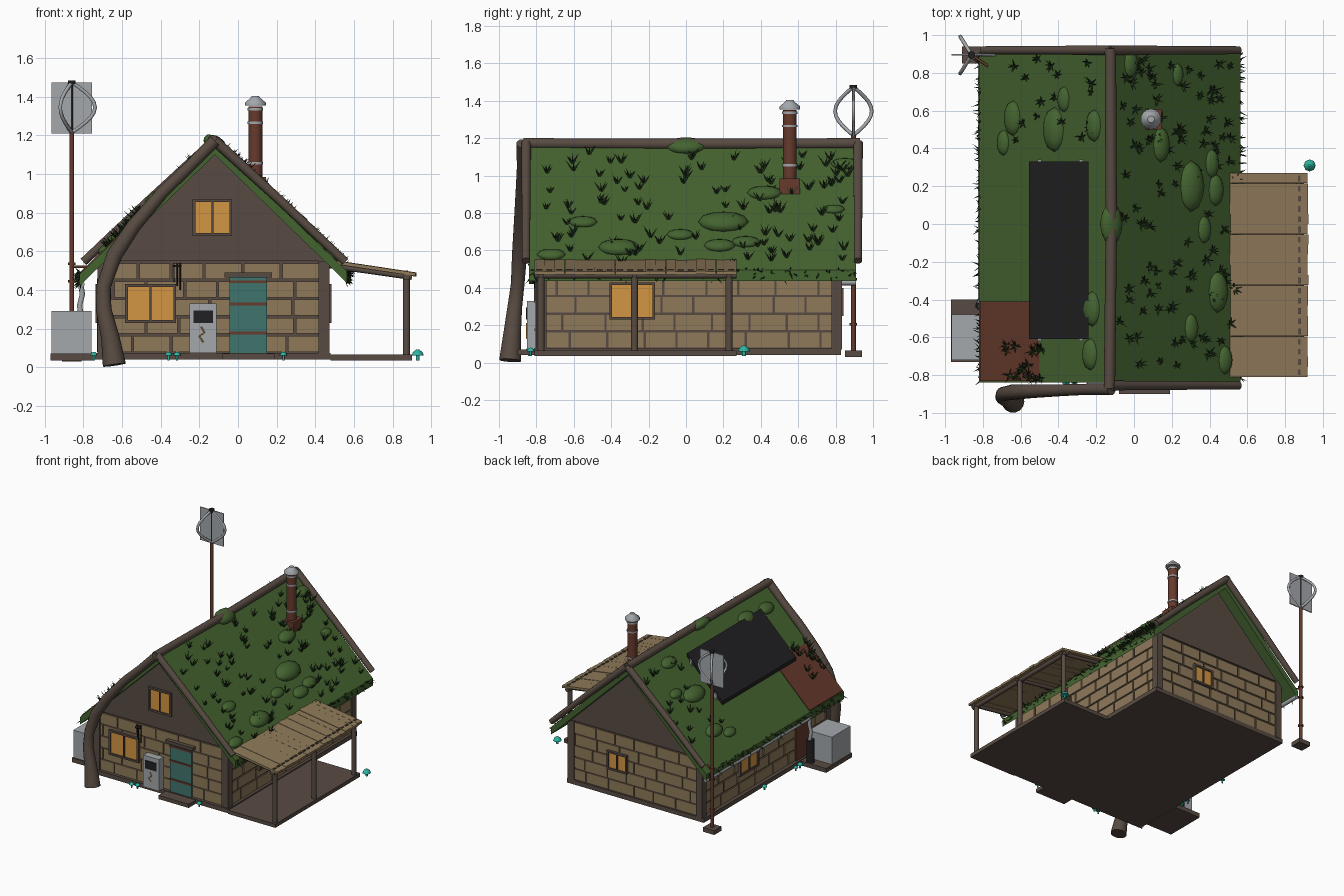
import bpy, bmesh, math, random
from mathutils import Vector, Matrix

random.seed(4)
cube = bpy.data.objects.get("Cube")
if cube:
    bpy.data.objects.remove(cube, do_unlink=True)


def material(name, *rgb):
    col = [((c / 255 + 0.055) / 1.055) ** 2.4 for c in rgb] + [1]
    m = bpy.data.materials.new(name)
    m.use_nodes = True
    m.diffuse_color = col
    m.node_tree.nodes["Principled BSDF"].inputs["Base Color"].default_value = col
    return m


stone = material("tan stone", 143, 122, 90)
wood = material("brown wood", 88, 75, 66)
grass = material("moss green", 68, 99, 48)
blade_green = material("dark grass", 36, 54, 26)
teal = material("teal paint", 64, 116, 108)
amber = material("amber glass", 212, 150, 68)
rust = material("rusty metal", 102, 58, 44)
metal = material("grey metal", 164, 168, 172)
black = material("black panel", 33, 33, 35)
cyan = material("cyan mushroom", 42, 180, 160)


# ---------- helpers ----------
def finish(name, bm, mat, smooth=False):
    bmesh.ops.recalc_face_normals(bm, faces=bm.faces)
    for f in bm.faces:
        f.smooth = smooth and len(f.verts) <= 4
    me = bpy.data.meshes.new(name)
    bm.to_mesh(me)
    bm.free()
    me.materials.append(mat)
    ob = bpy.data.objects.new(name, me)
    bpy.context.collection.objects.link(ob)


def add_prism(bm, pts, y0, y1):
    rings = [[bm.verts.new((x, y, z)) for x, z in pts] for y in (y0, y1)]
    n = len(pts)
    for ring in rings:
        bm.faces.new(ring)
    for i in range(n):
        j = (i + 1) % n
        bm.faces.new((rings[0][i], rings[0][j], rings[1][j], rings[1][i]))


def add_box(bm, x0, x1, y0, y1, z0, z1):
    add_prism(bm, [(x0, z0), (x1, z0), (x1, z1), (x0, z1)], y0, y1)


def add_tube(bm, pts, radii, sides=10):
    pts = [Vector(p) for p in pts]
    if not isinstance(radii, (list, tuple)):
        radii = [radii] * len(pts)
    spans = [max(p[a] for p in pts) - min(p[a] for p in pts) for a in range(3)]
    ref = Vector((0, 0, 0))
    ref[spans.index(min(spans))] = 1
    rings = []
    for i, p in enumerate(pts):
        t = (pts[min(i + 1, len(pts) - 1)] - pts[max(i - 1, 0)]).normalized()
        u = t.cross(ref).normalized()
        v = t.cross(u)
        turn = [2 * math.pi * k / sides for k in range(sides)]
        rings.append([bm.verts.new(p + radii[i] * (u * math.cos(a) + v * math.sin(a))) for a in turn])
    bm.faces.new(rings[0])
    bm.faces.new(rings[-1])
    for a, b in zip(rings, rings[1:]):
        for k in range(sides):
            j = (k + 1) % sides
            bm.faces.new((a[k], a[j], b[j], b[k]))


def boxes(name, mat, *items):
    bm = bmesh.new()
    for it in items:
        add_box(bm, *it)
    finish(name, bm, mat)


def prism(name, mat, pts, y0, y1):
    bm = bmesh.new()
    add_prism(bm, pts, y0, y1)
    finish(name, bm, mat)


def tubes(name, mat, *items, sides=10):
    bm = bmesh.new()
    for pts, radii in items:
        add_tube(bm, pts, radii, sides)
    finish(name, bm, mat, True)


def post(x, y, z0, z1, r):
    return [(x, y, z0), (x, y, z1)], r


def add_blade(bm, base, way, length, width):
    way = way.normalized()
    u = way.orthogonal().normalized() * width
    v = way.cross(u)
    ring = [bm.verts.new(base + o) for o in (u, v - u / 2, -v - u / 2)]
    tip = bm.verts.new(base + way * length)
    for k in range(3):
        bm.faces.new((ring[k], ring[(k + 1) % 3], tip))


RIDGE = -0.12
LEFT, RIGHT, FRONT, BACK = -0.71, 0.455, -0.785, 0.815


def roof(x):
    return 1.16 - 0.97 * abs(x - RIDGE)


def on_wall(side, a0, a1, z0, z1, d0, d1):
    """Box on a wall, from depth d0 to d1 outwards."""
    pos, s = {"front": (FRONT, -1), "back": (BACK, 1), "left": (LEFT, -1), "right": (RIGHT, 1)}[side]
    d = sorted((pos + s * d0, pos + s * d1))
    return (a0, a1, *d, z0, z1) if side in ("front", "back") else (*d, a0, a1, z0, z1)


# ---------- base and walls ----------
boxes("foundation", wood, (-0.74, 0.48, -0.81, 0.83, 0.04, 0.075), (0.48, 0.9, -0.81, 0.27, 0.035, 0.065),
      (-0.08, 0.19, -0.9, -0.81, 0.04, 0.07), (-0.97, -0.74, -0.73, -0.4, 0.035, 0.07))
boxes("wall_core", wood, (LEFT, RIGHT, FRONT, BACK, 0.07, 0.55))
bm = bmesh.new()
for side in ("front", "back", "left", "right"):
    lo, hi = (LEFT, RIGHT) if side in ("front", "back") else (FRONT, BACK)
    for row in range(5):
        z = 0.08 + row * 0.094
        a = lo - (row % 2) * 0.1
        while a < hi:
            b = a + random.choice((0.17, 0.2, 0.23))
            a0, a1 = max(a, lo), min(b - 0.012, hi)
            if a1 - a0 > 0.02:
                add_box(bm, *on_wall(side, a0, a1, z, z + 0.082, -0.01, 0.008))
            a = b
finish("stone_blocks", bm, stone)
boxes("corner_posts", wood, *[(x - 0.028, x + 0.028, y - 0.028, y + 0.028, 0.07, 0.55)
                              for x in (LEFT + 0.01, RIGHT - 0.01) for y in (FRONT + 0.01, BACK - 0.01)])
prism("gable_walls", wood, [(LEFT, 0.55), (RIGHT + 0.01, 0.55), (RIDGE, 1.12)], FRONT - 0.01, BACK + 0.01)


# ---------- windows and door ----------
def window(name, side, a0, a1, z0, z1):
    t, mid = 0.015, (a0 + a1) / 2
    bars = [(a0, a0 + t, z0, z1), (a1 - t, a1, z0, z1), (a0, a1, z0, z0 + t), (a0, a1, z1 - t, z1),
            (mid - t / 3, mid + t / 3, z0, z1)]
    boxes(name + "_frame", wood, *[on_wall(side, *b, 0, 0.028) for b in bars])
    boxes(name + "_panes", amber, on_wall(side, a0 + t / 2, a1 - t / 2, z0 + t / 2, z1 - t / 2, 0, 0.018))


window("gable_window", "front", -0.235, -0.03, 0.68, 0.87)
window("front_window", "front", -0.585, -0.32, 0.23, 0.43)
window("right_window", "right", -0.41, -0.165, 0.23, 0.43)
window("left_window", "left", 0.12, 0.36, 0.23, 0.43)
window("back_window", "back", -0.06, 0.12, 0.25, 0.4)
boxes("door", teal, on_wall("front", -0.045, 0.15, 0.075, 0.47, 0, 0.02))
boxes("door_bands", rust, *[on_wall("front", -0.045, 0.15, z, z + 0.014, 0, 0.025) for z in (0.17, 0.32, 0.435)])
boxes("door_lintel", wood, on_wall("front", -0.07, 0.175, 0.465, 0.49, 0, 0.04))
boxes("side_panel", rust, on_wall("left", -0.52, -0.36, 0.08, 0.46, 0, 0.02))

# ---------- roof ----------
xs = (-0.82, RIDGE, 0.565)
section = [(x, roof(x)) for x in xs] + [(x, roof(x) - 0.06) for x in reversed(xs)]
prism("turf_roof", grass, section, -0.84, 0.91)


def slope_plate(name, mat, x0, x1, y0, y1, low, high):
    prism(name, mat, [(x0, roof(x0) + low), (x1, roof(x1) + low), (x1, roof(x1) + high), (x0, roof(x0) + high)], y0, y1)


slope_plate("rust_patch", rust, -0.815, -0.5, -0.83, -0.41, -0.01, 0.008)
slope_plate("solar_panel", black, -0.555, -0.24, -0.61, 0.33, 0.012, 0.04)
for y in (-0.62, 0.33):
    for x in (-0.5, -0.28):
        slope_plate("panel_clip", metal, x - 0.01, x + 0.01, y, y + 0.012, -0.01, 0.035)

top = 1.172
straight = lambda x, y: ([(RIDGE, y, top), ((RIDGE + x) / 2, y, (top + 0.545) / 2 + 0.005), (x, y, 0.545)], [0.027, 0.024, 0.022])
tubes("ridge_log", wood, ([(RIDGE - 0.01, -0.87, top), (RIDGE, 0, top - 0.003), (RIDGE - 0.005, 0.93, top)], 0.03))
tubes("gable_logs", wood, straight(0.555, -0.855), straight(0.555, 0.92), straight(-0.8, 0.92))
tubes("curved_log", wood, ([(RIDGE, -0.875, top), (-0.25, -0.875, 1.04), (-0.39, -0.88, 0.905), (-0.54, -0.885, 0.73),
                            (-0.64, -0.89, 0.58), (-0.695, -0.9, 0.42), (-0.695, -0.915, 0.3),
                            (-0.66, -0.93, 0.15), (-0.64, -0.94, 0.012)],
                           [0.032, 0.03, 0.032, 0.037, 0.041, 0.037, 0.04, 0.048, 0.06]), sides=14)

# ---------- roof plants ----------
bm = bmesh.new()
bushes = [(-.02, .85, .045), (-.64, .56, .055), (-.69, .43, .04), (-.42, .5, .07), (-.37, .66, .04), (-.21, .52, .05),
          (.14, .42, .055), (.3, .2, .08), (.41, .32, .045), (.37, -.03, .043), (.43, .18, .05), (.44, -.36, .065),
          (.3, -.55, .045), (.48, -.72, .045), (.23, .79, .035), (-.22, -.45, .055), (-.23, -.69, .05), (-.12, 0, .065)]
for x, y, s in bushes:
    tilt = Matrix.Rotation(math.copysign(0.5, x - RIDGE), 4, "Y")
    bmesh.ops.create_icosphere(bm, subdivisions=2, radius=1, matrix=Matrix.Translation((x, y, roof(x)))
                               @ tilt @ Matrix.Diagonal((s, s * 1.7, s * 0.6, 1)))
finish("moss_mounds", bm, grass, True)

bm = bmesh.new()


def tuft(x, y):
    size = random.uniform(0.05, 0.085)
    for k in range(7):
        a = k * 0.9 + random.random()
        way = Vector((math.cos(a) * 0.7 + math.copysign(0.25, x - RIDGE), math.sin(a) * 0.7, 0.9))
        add_blade(bm, Vector((x, y, roof(x) - 0.005)), way, size * random.uniform(0.6, 1), 0.007)


for i in range(105):
    tuft(random.uniform(-0.08, 0.54), random.uniform(-0.8, 0.88))
for i in range(16):
    tuft(random.uniform(-0.65, -0.2), random.uniform(0.4, 0.88))
    tuft(random.uniform(-0.68, -0.48), random.uniform(-0.82, -0.63))
for edge, s in ((-0.81, -1), (0.555, 1)):
    for i in range(130):
        base = Vector((edge, random.uniform(-0.84, 0.9), roof(edge) - random.uniform(0, 0.05)))
        way = Vector((s * random.uniform(0.1, 1), random.uniform(-0.7, 0.7), random.uniform(-1, 0.5)))
        add_blade(bm, base, way, random.uniform(0.03, 0.06), 0.006)
finish("grass_blades", bm, blade_green)

# ---------- chimney ----------
cx, cy = 0.09, 0.555
boxes("chimney_foot", rust, (cx - 0.055, cx + 0.055, cy - 0.055, cy + 0.055, 0.88, 0.985))
tubes("chimney_pipe", rust, post(cx, cy, 0.93, 1.35, 0.037), sides=14)
tubes("chimney_bands", metal, *[post(cx, cy, z, z + 0.012, 0.041) for z in (1.05, 1.26, 1.33)], sides=14)
tubes("chimney_cap", metal, ([(cx, cy, 1.355), (cx, cy, 1.37), (cx, cy, 1.395), (cx, cy, 1.405)], [0.055, 0.055, 0.025, 0.018]), sides=14)

# ---------- porch ----------
bm = bmesh.new()
y = -0.81
while y < 0.26:
    x0, x1, lift = 0.49 + random.uniform(0, 0.015), 0.925 - random.uniform(0, 0.008), random.uniform(0, 0.004)
    za, zb = 0.55 + lift, 0.487 + lift
    add_prism(bm, [(x0, za - 0.018), (x1, zb - 0.018), (x1, zb), (x0, za)], y, y + 0.0535)
    y += 0.054
finish("porch_boards", bm, stone)
boxes("porch_battens", wood, *[(0.867, 0.881, -0.8 + k * 0.054, -0.77 + k * 0.054, 0.48, 0.502) for k in range(20)])
posts = (-0.775, -0.275, 0.23)
tubes("porch_posts", wood, *[post(0.872, y, 0.06, 0.475, 0.019) for y in posts])
tubes("porch_beams", wood, ([(0.872, -0.81, 0.468), (0.872, 0.27, 0.468)], 0.018), ([(0.5, -0.81, 0.52), (0.5, 0.27, 0.52)], 0.015),
      *[([(0.46, y, 0.528), (0.9, y, 0.466)], 0.014) for y in posts])

# ---------- mast and wind turbine ----------
mx, my = -0.86, 0.895
boxes("mast_foot", wood, (mx - 0.05, mx + 0.05, my - 0.045, my + 0.045, 0.03, 0.065))
tubes("mast", rust, post(mx, my, 0.05, 1.22, 0.013), *[post(mx, my, z, z + 0.012, 0.02) for z in (0.2, 0.44, 0.53)])
tubes("mast_bracket", rust, ([(mx, my, 0.52), (-0.72, 0.8, 0.52)], 0.007))
tubes("turbine_shaft", black, post(mx, my, 1.2, 1.48, 0.007), post(mx, my, 1.465, 1.485, 0.02))
arcs = []
for a in (0, math.tau / 3, -math.tau / 3):
    arcs.append(([(mx + 0.12 * math.sin(t) * math.cos(a), my + 0.113 * math.sin(t) * math.sin(a), 1.215 + 0.26 * t / math.pi)
                  for t in [math.pi * k / 10 for k in range(11)]], 0.01))
tubes("turbine_blades", metal, *arcs, sides=6)
boxes("turbine_vane", metal, (mx - 0.105, mx + 0.105, my - 0.004, my + 0.004, 1.21, 1.475))

# ---------- equipment around the house ----------
boxes("side_unit", metal, (-0.965, -0.757, -0.72, -0.48, 0.065, 0.29))
tubes("water_barrel", black, post(-0.81, -0.43, 0.06, 0.25, 0.03))
tubes("gutter", metal, ([(-0.81, -0.44, 0.43), (-0.81, 0.91, 0.43)], 0.016),
      ([(-0.815, -0.42, 0.43), (-0.805, -0.42, 0.38), (-0.82, -0.42, 0.32), (-0.81, -0.42, 0.25)], 0.014))
boxes("console", metal, on_wall("front", -0.25, -0.11, 0.075, 0.33, 0, 0.065))
boxes("console_screen", black, on_wall("front", -0.23, -0.13, 0.23, 0.295, 0.06, 0.07))
tubes("console_cable", amber, ([(-0.19, -0.852, 0.21), (-0.175, -0.852, 0.18), (-0.2, -0.852, 0.16), (-0.18, -0.852, 0.13)], 0.004), sides=6)
tubes("wind_chime", black, post(-0.315, -0.82, 0.52, 0.53, 0.025),
      *[post(-0.315 + 0.016 * k, -0.82 + 0.01 * k * k, 0.42 - 0.02 * k, 0.54, 0.004) for k in (-1, 0, 1)], sides=6)

# ---------- mushrooms ----------
spots = [(0.93, 0.31, 0.032), (-0.36, -0.84, 0.02), (-0.315, -0.83, 0.02), (0.235, -0.83, 0.02),
         (-0.765, -0.36, 0.022), (-0.77, -0.3, 0.018), (-0.77, 0.1, 0.02), (-0.745, -0.8, 0.02)]
tubes("mushroom_stems", cyan, *[post(x, y, 0.035, 0.07, r * 0.3) for x, y, r in spots], sides=6)
tubes("mushroom_caps", cyan, *[([(x, y, 0.06), (x, y, 0.06 + r * 0.6), (x, y, 0.06 + r)], [r, r * 0.75, r * 0.2]) for x, y, r in spots], sides=8)
